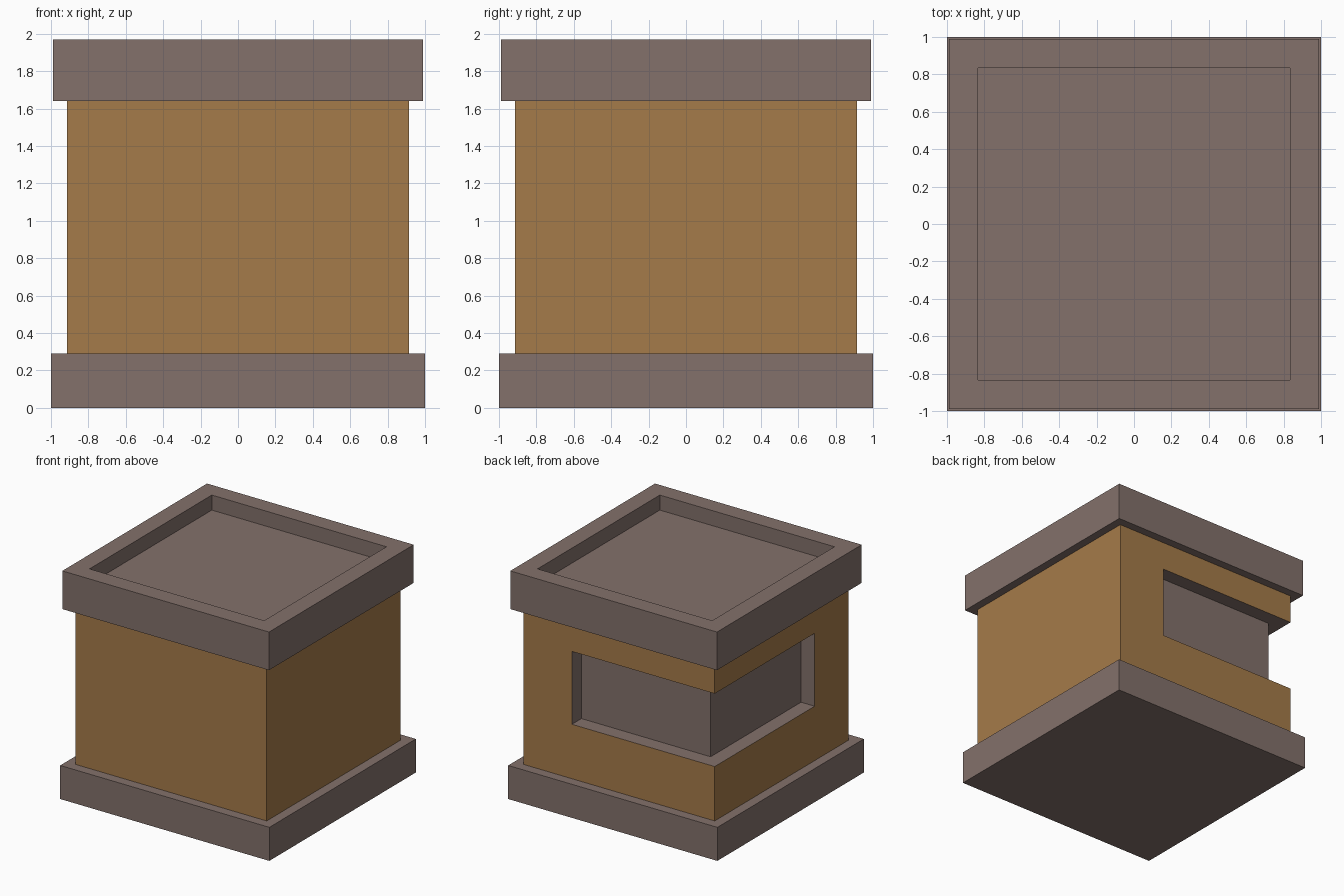
import bpy, bmesh
from mathutils import Vector

if "Cube" in bpy.data.objects:
    bpy.data.objects.remove(bpy.data.objects["Cube"])


def material(name, rgb):
    m = bpy.data.materials.new(name)
    m.diffuse_color = (*rgb, 1.0)
    m.use_nodes = True
    m.node_tree.nodes["Principled BSDF"].inputs["Base Color"].default_value = m.diffuse_color
    return m


stone = material("grey_stone", (0.228, 0.165, 0.147))
clay = material("ochre_wall", (0.376, 0.198, 0.068))


def prism(name, outline, z0, z1, mats):
    """Extrude a flat outline from z0 to z1."""
    bm = bmesh.new()
    face = bm.faces.new([bm.verts.new((x, y, z0)) for x, y in outline])
    ext = bmesh.ops.extrude_face_region(bm, geom=[face])
    verts = [g for g in ext["geom"] if isinstance(g, bmesh.types.BMVert)]
    bmesh.ops.translate(bm, verts=verts, vec=(0, 0, z1 - z0))
    bmesh.ops.recalc_face_normals(bm, faces=bm.faces)
    me = bpy.data.meshes.new(name)
    bm.to_mesh(me)
    bm.free()
    for m in mats:
        me.materials.append(m)
    ob = bpy.data.objects.new(name, me)
    bpy.context.collection.objects.link(ob)
    return ob


def square(r):
    return [(-r, -r), (r, -r), (r, r), (-r, r)]


BASE_TOP, WALL_TOP, TOP = 0.29, 1.64, 1.97
WALL, CORE, OPEN = 0.915, 0.785, 0.45

# Base slab
prism("base_slab", square(1.0), 0, BASE_TOP, [stone])

# Cap with a sunken square tray in its top
cap = prism("cap", square(0.988), WALL_TOP, TOP, [stone])
bm = bmesh.new()
bm.from_mesh(cap.data)
top = max(bm.faces, key=lambda f: f.calc_center_median().z)
bmesh.ops.inset_region(bm, faces=[top], thickness=0.988 - 0.835, use_even_offset=True)
ext = bmesh.ops.extrude_discrete_faces(bm, faces=[top])
floor = ext["faces"][0]
bmesh.ops.translate(bm, verts=floor.verts, vec=(0, 0, -0.13))
bm.to_mesh(cap.data)
bm.free()

# Wall block with a recess wrapping round the back left corner
wall = prism("wall_block", square(WALL), BASE_TOP, WALL_TOP, [clay, stone])
far = 1.2
cutter = prism("recess_cutter",
               [(-far, far), (OPEN, far), (OPEN, CORE), (-CORE, CORE),
                (-CORE, -OPEN), (-far, -OPEN)], 0.76, 1.39, [clay, stone])
mod = wall.modifiers.new("corner_recess", 'BOOLEAN')
mod.operation = 'DIFFERENCE'
mod.solver = 'EXACT'
mod.object = cutter
dg = bpy.context.evaluated_depsgraph_get()
cut_mesh = bpy.data.meshes.new_from_object(wall.evaluated_get(dg))
wall.modifiers.clear()
wall.data = cut_mesh
bpy.data.objects.remove(cutter)

# Outer wall faces are ochre, everything inside the recess is stone
for p in cut_mesh.polygons:
    outer = abs(abs(Vector(p.center).dot(p.normal)) - WALL) < 0.01 and abs(p.normal.z) < 0.5
    p.material_index = 0 if outer else 1
